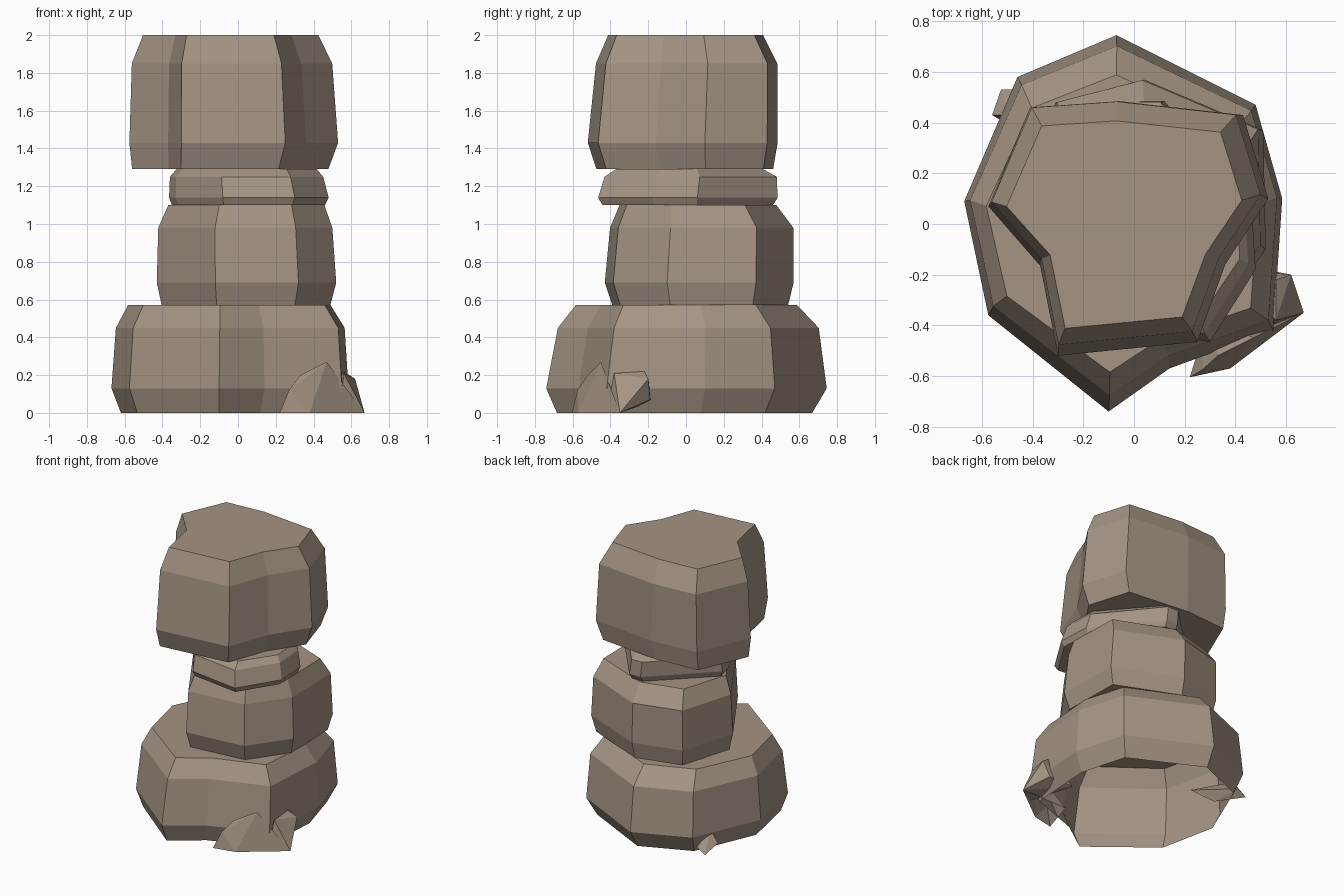
import bpy, bmesh

cube = bpy.data.objects.get("Cube")
if cube:
    bpy.data.objects.remove(cube)

stone = bpy.data.materials.new("warm_grey_stone")
stone.use_nodes = True
color = (0.375, 0.298, 0.23, 1)
stone.diffuse_color = color
stone.node_tree.nodes["Principled BSDF"].inputs["Base Color"].default_value = color


def finish(name, bm):
    mesh = bpy.data.meshes.new(name)
    bm.to_mesh(mesh)
    bm.free()
    mesh.materials.append(stone)
    bpy.context.collection.objects.link(bpy.data.objects.new(name, mesh))


def boulder(name, outline, levels, open_bottom=False):
    """Loft an outline through levels of (z, scale x, scale y, shift x, shift y)."""
    bm = bmesh.new()
    rings = [[bm.verts.new((x * sx + dx, y * sy + dy, z)) for x, y in outline]
             for z, sx, sy, dx, dy in levels]
    n = len(outline)
    for low, high in zip(rings, rings[1:]):
        for i in range(n):
            j = (i + 1) % n
            bm.faces.new((low[i], low[j], high[j], high[i]))
    caps = [bm.faces.new(rings[-1])]
    if not open_bottom:
        caps.append(bm.faces.new(rings[0][::-1]))
    bmesh.ops.recalc_face_normals(bm, faces=bm.faces)
    bmesh.ops.triangulate(bm, faces=caps)
    finish(name, bm)


def chip(name, points):
    """Angular fragment wrapped around a few corners, open where it meets the ground."""
    bm = bmesh.new()
    for p in points:
        bm.verts.new(p)
    bmesh.ops.convex_hull(bm, input=bm.verts)
    bmesh.ops.recalc_face_normals(bm, faces=bm.faces)
    ground = [f for f in bm.faces if all(v.co.z < 0.01 for v in f.verts)]
    bmesh.ops.delete(bm, geom=ground, context='FACES')
    finish(name, bm)


# Wide base stone
boulder("base_stone",
        [(-.10, -.74), (.14, -.57), (.55, -.42), (.585, .10), (.48, .47),
         (-.07, .745), (-.46, .58), (-.67, .09), (-.575, -.36)],
        [(0, .91, .91, -.01, -.01), (.13, 1, 1, 0, 0),
         (.45, .965, .93, 0, .01), (.57, .855, .79, -.01, 0)], open_bottom=True)

# Rounded middle stone
boulder("middle_stone",
        [(-.12, -.43), (.32, -.385), (.52, -.10), (.51, .37),
         (.04, .57), (-.31, .48), (-.43, .07)],
        [(.57, .94, .93, 0, .01), (.69, 1, 1, 0, 0),
         (.98, .97, .97, -.005, .015), (1.10, .87, .83, .005, .005)])

# Thin neck stone
boulder("neck_stone",
        [(-.08, -.41), (.30, -.465), (.48, -.18), (.465, .06),
         (.12, .485), (.03, .485), (-.365, .10), (-.33, -.04)],
        [(1.10, .96, .95, 0, 0), (1.14, 1, 1, 0, 0),
         (1.25, .96, .96, -.01, .015), (1.29, .88, .82, -.005, .01)])

# Large top stone with a notched side
boulder("top_stone",
        [(-.30, -.52), (.25, -.465), (.36, -.16), (.53, .10), (.43, .43),
         (-.06, .485), (-.41, .46), (-.575, .07), (-.37, -.165)],
        [(1.29, .94, .93, -.02, .01), (1.43, 1, 1, 0, 0),
         (1.85, .96, .955, -.01, .02), (2.0, .84, .815, -.02, .012)])

# Broken fragments at the foot
chip("front_chip",
     [(.22, -.605, 0), (.38, -.57, 0), (.67, -.35, 0), (.30, -.35, 0),
      (.27, -.575, .12), (.33, -.52, .2), (.47, -.45, .27)])
chip("side_chip",
     [(.54, -.42, 0), (.67, -.35, 0), (.57, -.19, .07), (.38, -.18, .06),
      (.62, -.20, .18), (.56, -.38, .21), (.56, -.22, .22)])
chip("back_chip",
     [(-.56, .43, .06), (-.525, .53, 0), (-.46, .53, .04),
      (-.40, .35, 0), (-.50, .43, .15), (-.27, .26, .08)])
